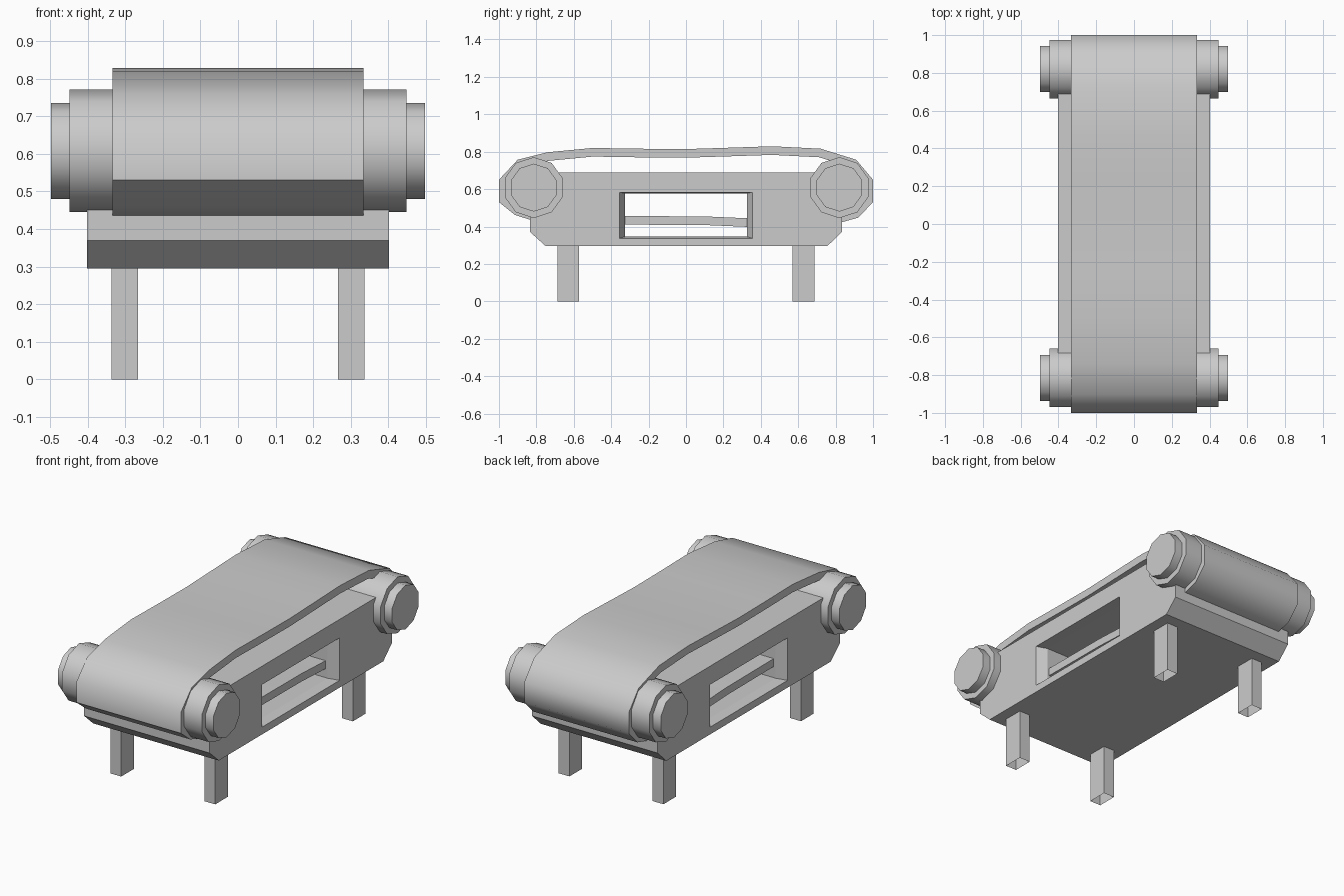
import bpy, bmesh, math
from mathutils import Vector

cube = bpy.data.objects.get("Cube")
if cube:
    bpy.data.objects.remove(cube, do_unlink=True)

grey = bpy.data.materials.new("plain grey")
grey.use_nodes = True
COLOUR = (0.6, 0.6, 0.6, 1)
grey.diffuse_color = COLOUR
grey.node_tree.nodes["Principled BSDF"].inputs["Base Color"].default_value = COLOUR


def finish(name, bm, smooth=False, recalc=True):
    if recalc:
        bmesh.ops.recalc_face_normals(bm, faces=bm.faces)
    mesh = bpy.data.meshes.new(name)
    bm.to_mesh(mesh)
    bm.free()
    mesh.materials.append(grey)
    ob = bpy.data.objects.new(name, mesh)
    bpy.context.collection.objects.link(ob)
    if smooth:
        bpy.ops.object.select_all(action='DESELECT')
        ob.select_set(True)
        bpy.context.view_layer.objects.active = ob
        bpy.ops.object.shade_smooth_by_angle(angle=math.radians(50))
    return ob


def loft(name, sections, smooth=False):
    """Join (x, yz outline) sections along x and cap both ends."""
    bm = bmesh.new()
    rings = [[bm.verts.new((x, y, z)) for y, z in pts] for x, pts in sections]
    for a, b in zip(rings, rings[1:]):
        for i in range(len(a)):
            j = (i + 1) % len(a)
            bm.faces.new((a[i], a[j], b[j], b[i]))
    bm.faces.new(rings[0])
    bm.faces.new(rings[-1])
    return finish(name, bm, smooth)


def rect(hy, z0, z1):
    return [(-hy, z0), (hy, z0), (hy, z1), (-hy, z1)]


# Body: box with chamfered lower ends
outline = [(-0.75, 0.295), (0.755, 0.295), (0.833, 0.37), (0.833, 0.69),
           (-0.833, 0.69), (-0.833, 0.37)]
body = loft("body", [(-0.402, outline), (0.402, outline)])

# Window tunnel through the body, flared at both mouths
wide, narrow = rect(0.385, 0.328, 0.589), rect(0.325, 0.346, 0.577)
cutter = loft("window_cutter", [(-0.457, wide), (-0.347, narrow),
                                (0.347, narrow), (0.457, wide)])
cutter.hide_render = True
mod = body.modifiers.new("window", 'BOOLEAN')
mod.operation = 'DIFFERENCE'
mod.solver = 'EXACT'
mod.object = cutter
bpy.context.view_layer.update()
cut = bpy.data.meshes.new_from_object(
    body.evaluated_get(bpy.context.evaluated_depsgraph_get()))
body.modifiers.clear()
body.data = cut
cut.name = "body"
bpy.data.objects.remove(cutter, do_unlink=True)

# Rollers: ten-sided drums with narrower end hubs
def decagon(cy, r):
    return [(cy + r * math.sin(i * math.tau / 10), 0.608 + r * math.cos(i * math.tau / 10))
            for i in range(10)]


for label, cy in (("front", -0.814), ("back", 0.82)):
    drum, hub = decagon(cy, 0.163), decagon(cy, 0.128)
    loft(label + "_roller", [(-0.448, drum), (0.448, drum)], True)
    for side, s in (("left", 1), ("right", -1)):
        loft(f"{label}_{side}_hub", [(s * 0.44, hub), (s * 0.498, hub)], True)

# Belt: closed slack loop with even thickness
path = [(-0.83, 0.435), (-0.915, 0.462), (-1, 0.53), (-1, 0.65), (-0.9, 0.757),
        (-0.74, 0.797), (-0.5, 0.82), (-0.25, 0.816), (0, 0.814), (0.25, 0.822),
        (0.46, 0.829), (0.72, 0.816), (0.91, 0.757), (1, 0.65), (1, 0.53),
        (0.92, 0.447), (0.84, 0.425), (0.6, 0.405), (0.33, 0.398), (0.1, 0.408),
        (-0.3, 0.41), (-0.6, 0.415)]
outer = [Vector(p) for p in path]
inner = []
for i, p in enumerate(outer):
    d0 = (p - outer[i - 1]).normalized()
    d1 = (outer[(i + 1) % len(outer)] - p).normalized()
    n0, n1 = Vector((d0.y, -d0.x)), Vector((d1.y, -d1.x))
    inner.append(p + (n0 + n1) * 0.046 / (1 + n0.dot(n1)))

bm = bmesh.new()
loops = [[bm.verts.new((x, p.x, p.y)) for p in pts]
         for x, pts in ((-0.334, outer), (0.334, outer), (0.334, inner), (-0.334, inner))]
for k in range(4):
    a, b = loops[k], loops[(k + 1) % 4]
    for i in range(len(a)):
        j = (i + 1) % len(a)
        bm.faces.new((a[i], a[j], b[j], b[i]))
finish("belt", bm, True)

# Legs: square tubes open at the foot
for end, cy in (("front", -0.63), ("back", 0.628)):
    for side, s in (("left", 1), ("right", -1)):
        bm = bmesh.new()
        corners = [(s * 0.301 + dx, cy + dy) for dx, dy in
                   ((-0.035, -0.058), (0.035, -0.058), (0.035, 0.058), (-0.035, 0.058))]
        low = [bm.verts.new((x, y, 0)) for x, y in corners]
        top = [bm.verts.new((x, y, 0.296)) for x, y in corners]
        for i in range(4):
            j = (i + 1) % 4
            bm.faces.new((low[i], low[j], top[j], top[i]))
        finish(f"{end}_{side}_leg", bm, recalc=False)
